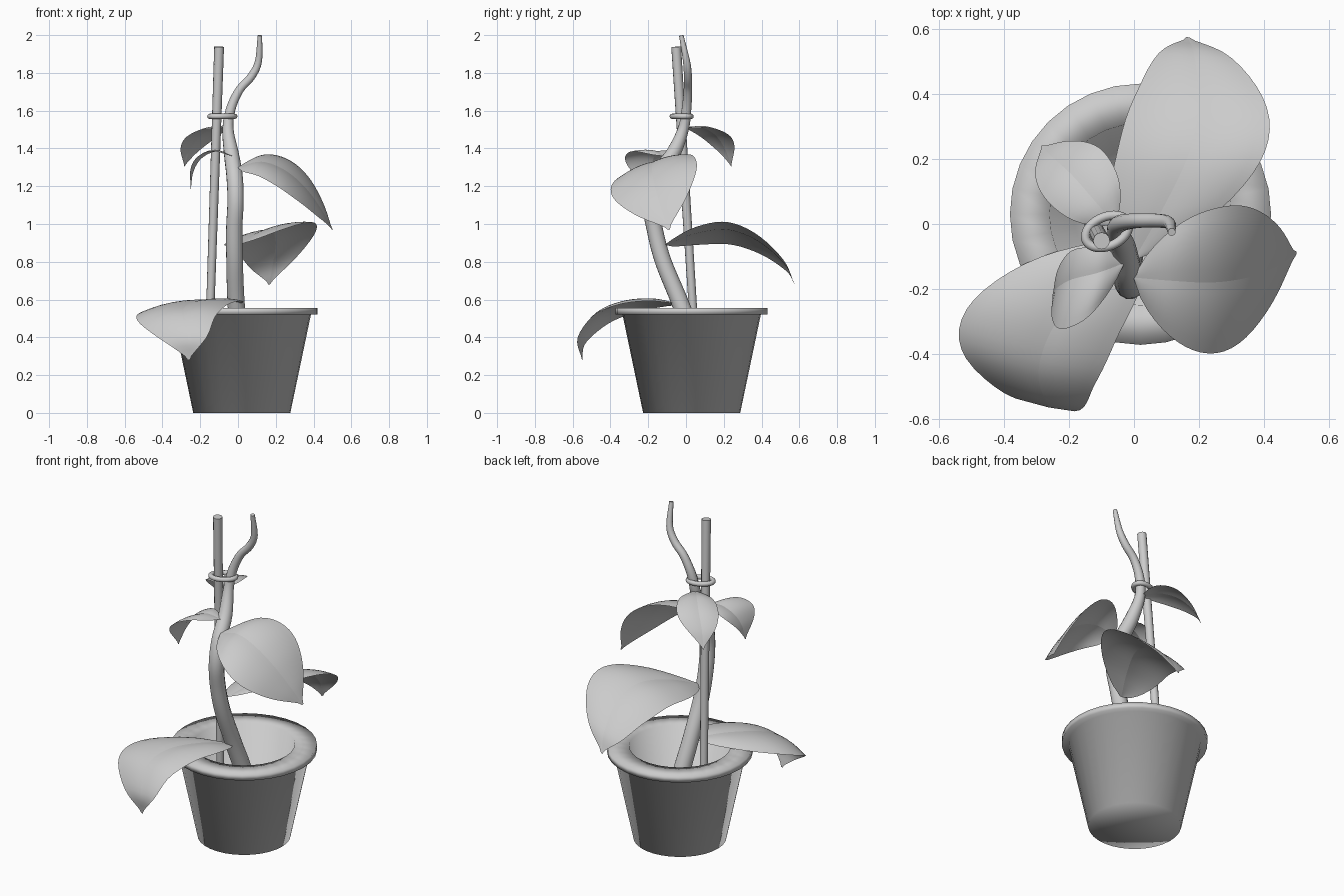
import bpy, bmesh, math
from mathutils import Vector

if "Cube" in bpy.data.objects:
    bpy.data.objects.remove(bpy.data.objects["Cube"])


def spline(pts, n):
    """n+1 evenly stepped samples of a smooth curve through the points."""
    p = [Vector(q) for q in pts]
    p = [2 * p[0] - p[1]] + p + [2 * p[-1] - p[-2]]
    out, segs = [], len(pts) - 1
    for k in range(n + 1):
        u = k / n * segs
        i = min(int(u), segs - 1)
        t = u - i
        a, b, c, d = p[i:i + 4]
        out.append(0.5 * (2 * b + (c - a) * t + (2 * a - 5 * b + 4 * c - d) * t * t
                          + (3 * b - a - 3 * c + d) * t ** 3))
    return out


def add_mesh(name, bm):
    mesh = bpy.data.meshes.new(name)
    for f in bm.faces:
        f.smooth = True
    bm.to_mesh(mesh)
    bm.free()
    obj = bpy.data.objects.new(name, mesh)
    bpy.context.collection.objects.link(obj)
    return obj


def tube(name, samples, cyclic=False):
    """Round tube along (x, y, z, radius) samples."""
    cu = bpy.data.curves.new(name, 'CURVE')
    cu.dimensions = '3D'
    cu.bevel_depth = 1.0
    cu.bevel_resolution = 4
    cu.use_fill_caps = not cyclic
    sp = cu.splines.new('POLY')
    sp.points.add(len(samples) - 1)
    for pt, s in zip(sp.points, samples):
        pt.co = (s[0], s[1], s[2], 1)
        pt.radius = s[3]
    sp.use_cyclic_u = cyclic
    sp.use_smooth = True
    obj = bpy.data.objects.new(name, cu)
    bpy.context.collection.objects.link(obj)
    bpy.ops.object.select_all(action='DESELECT')
    obj.select_set(True)
    bpy.context.view_layer.objects.active = obj
    bpy.ops.object.convert(target='MESH')
    bpy.ops.object.shade_smooth_by_angle(angle=math.radians(40))


def leaf(name, midrib, left, right, n=24, m=6):
    """Thin blade: midrib path plus the offset to each edge at the widest point."""
    bm = bmesh.new()
    rows = []
    for k, c in enumerate(spline(midrib, n)):
        t = k / n
        w = max(math.sin(math.pi * t ** 0.87), 0.0) ** (0.8 if t < 0.45 else 1.15)
        w = max(w, 0.02)
        row = []
        for j in range(-m, m + 1):
            s = abs(j) / m
            v = Vector(left if j < 0 else right)
            puff = Vector((0, 0, 0.25 * v.length * w * s * (1 - s)))
            row.append(bm.verts.new(c + v * s * w + puff))
        rows.append(row)
    for a, b in zip(rows, rows[1:]):
        for j in range(2 * m):
            bm.faces.new((a[j], b[j], b[j + 1], a[j + 1]))
        bm.edges.get((a[m], b[m])).smooth = False  # midrib crease
    add_mesh(name, bm)


# Hollow pot with a wide flat lip, shaded smooth all over
profile = [(0, 0), (0.257, 0), (0.366, 0.52), (0.402, 0.52), (0.402, 0.556),
           (0.28, 0.556), (0.205, 0.05), (0, 0.05)]
bm = bmesh.new()
vs = [bm.verts.new((r, 0, z)) for r, z in profile]
es = [bm.edges.new(e) for e in zip(vs, vs[1:])]
bmesh.ops.spin(bm, geom=vs + es, cent=(0, 0, 0), axis=(0, 0, 1),
               angle=2 * math.pi, steps=32)
bmesh.ops.remove_doubles(bm, verts=bm.verts, dist=1e-4)
bmesh.ops.recalc_face_normals(bm, faces=bm.faces)
pot = add_mesh("pot", bm)
pot.location = (0.02, 0.03, 0)

# Winding stem, thinning to the tip
stem = [(0.02, 0.09, 0.08, 0.05), (0.01, 0.05, 0.35, 0.05), (-0.01, -0.03, 0.58, 0.047),
        (-0.018, -0.12, 0.8, 0.045), (-0.02, -0.165, 0.97, 0.044),
        (-0.013, -0.188, 1.12, 0.044), (-0.018, -0.155, 1.25, 0.044),
        (-0.035, -0.07, 1.37, 0.04), (-0.053, -0.015, 1.5, 0.03),
        (-0.038, 0.003, 1.61, 0.026), (0.008, 0.01, 1.71, 0.023),
        (0.07, 0.01, 1.78, 0.022), (0.108, 0.003, 1.86, 0.019),
        (0.116, -0.025, 1.998, 0.012)]
xyz = spline([s[:3] for s in stem], 65)
rad = spline([(s[3], 0, 0) for s in stem], 65)
tube("stem", [(*p, r.x) for p, r in zip(xyz, rad)])

# Support stake
tube("stake", [(-0.158, 0.058, 0.22, 0.021), (-0.1, -0.052, 1.938, 0.026)])

# Oval tie ring around stem and stake
ring = []
tilt = math.radians(24)
for i in range(32):
    a = 2 * math.pi * i / 32
    x, y = 0.07 * math.cos(a), 0.045 * math.sin(a)
    ring.append((-0.083 + x * math.cos(tilt) - y * math.sin(tilt),
                 -0.023 + x * math.sin(tilt) + y * math.cos(tilt), 1.57, 0.014))
tube("tie_ring", ring, cyclic=True)

# Leaves from lowest to highest
leaf("leaf_low_front", [(-0.01, -0.05, 0.58), (-0.13, -0.17, 0.6), (-0.25, -0.32, 0.585),
                        (-0.295, -0.46, 0.525), (-0.265, -0.56, 0.4), (-0.26, -0.55, 0.28)],
     (0.2, -0.03, -0.01), (-0.26, 0.07, -0.05))
leaf("leaf_back", [(0.0, -0.11, 0.89), (0.09, 0.05, 0.95), (0.17, 0.22, 0.97),
                   (0.2, 0.38, 0.91), (0.185, 0.52, 0.79), (0.165, 0.575, 0.68)],
     (0.23, -0.01, 0.04), (-0.22, 0.02, -0.08))
leaf("leaf_right", [(0.0, -0.165, 1.3), (0.12, -0.175, 1.33), (0.24, -0.18, 1.29),
                    (0.35, -0.165, 1.2), (0.44, -0.13, 1.08), (0.5, -0.09, 0.97)],
     (-0.02, -0.22, -0.1), (0.03, 0.235, 0.05))
leaf("leaf_small_front", [(-0.03, -0.12, 1.36), (-0.11, -0.15, 1.385), (-0.19, -0.17, 1.35),
                          (-0.235, -0.195, 1.28), (-0.25, -0.215, 1.185)],
     (0.0, 0.09, 0.0), (-0.03, -0.155, 0.0))
leaf("leaf_small_back", [(-0.06, 0.0, 1.51), (-0.12, 0.07, 1.515), (-0.19, 0.15, 1.475),
                         (-0.25, 0.205, 1.4), (-0.285, 0.24, 1.305)],
     (-0.09, -0.065, -0.02), (0.085, 0.085, -0.01))
